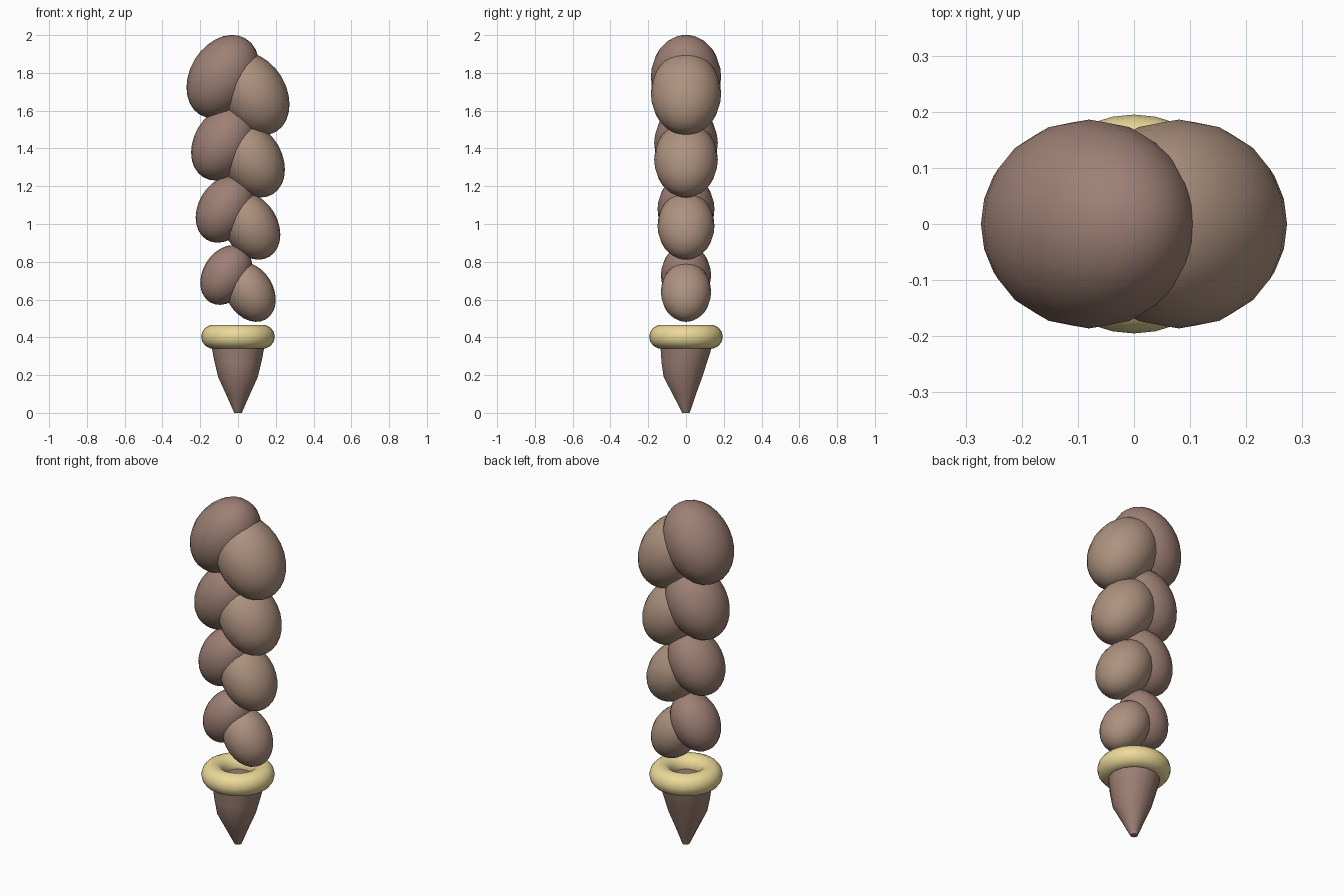
import bpy, bmesh, math

if "Cube" in bpy.data.objects:
    bpy.data.objects.remove(bpy.data.objects["Cube"])


def material(name, rgb):
    m = bpy.data.materials.new(name)
    m.diffuse_color = (*rgb, 1)
    m.use_nodes = True
    m.node_tree.nodes["Principled BSDF"].inputs["Base Color"].default_value = m.diffuse_color
    return m


dark = material("dark_brown", (0.34, 0.215, 0.175))
light = material("light_brown", (0.42, 0.285, 0.21))
yellow = material("band_yellow", (0.84, 0.70, 0.32))


def finish(name, mat):
    ob = bpy.context.object
    ob.name = name
    ob.data.materials.append(mat)
    bpy.ops.object.shade_smooth()
    return ob


# Braid lobes: tilted egg shapes alternating left and right, growing upward
for i in range(4):
    r = 0.133 + 0.0177 * i
    for side, label, mat, z0 in ((-1, "left", dark, 0.73), (1, "right", light, 0.64)):
        bpy.ops.mesh.primitive_uv_sphere_add(
            segments=20, ring_count=14, radius=1,
            location=(side * (0.062 + 0.006 * i), 0, z0 + 0.35 * i),
            rotation=(0, -side * math.radians(31), 0))
        bpy.context.object.scale = (r * 0.94, r, r * 1.265)
        finish(f"braid_lobe_{label}_{i + 1}", mat)

# Hair band
bpy.ops.mesh.primitive_torus_add(
    major_segments=32, minor_segments=14, major_radius=0.132,
    minor_radius=0.063, location=(0, 0, 0.403))
finish("hair_band", yellow)

# Tail tuft: tapered loft that bows slightly to the front
rings = [(0.40, 0.0, 0.146), (0.34, 0.0, 0.138), (0.27, -0.009, 0.124),
         (0.19, -0.016, 0.105), (0.10, -0.009, 0.064), (0.0, 0.0, 0.02)]  # z, y, radius
bm = bmesh.new()
n = 14
loops = [[bm.verts.new((r * math.cos(2 * math.pi * k / n),
                        y + r * math.sin(2 * math.pi * k / n), z))
          for k in range(n)] for z, y, r in rings]
for a, b in zip(loops, loops[1:]):
    for k in range(n):
        bm.faces.new((a[k], b[k], b[(k + 1) % n], a[(k + 1) % n]))
bm.faces.new(loops[-1])
bm.faces.new(loops[0])
bmesh.ops.recalc_face_normals(bm, faces=bm.faces)
mesh = bpy.data.meshes.new("tail_tuft")
bm.to_mesh(mesh)
bm.free()
tail = bpy.data.objects.new("tail_tuft", mesh)
bpy.context.collection.objects.link(tail)
bpy.ops.object.select_all(action='DESELECT')
tail.select_set(True)
bpy.context.view_layer.objects.active = tail
mesh.materials.append(dark)
bpy.ops.object.shade_smooth_by_angle(angle=math.radians(40))
